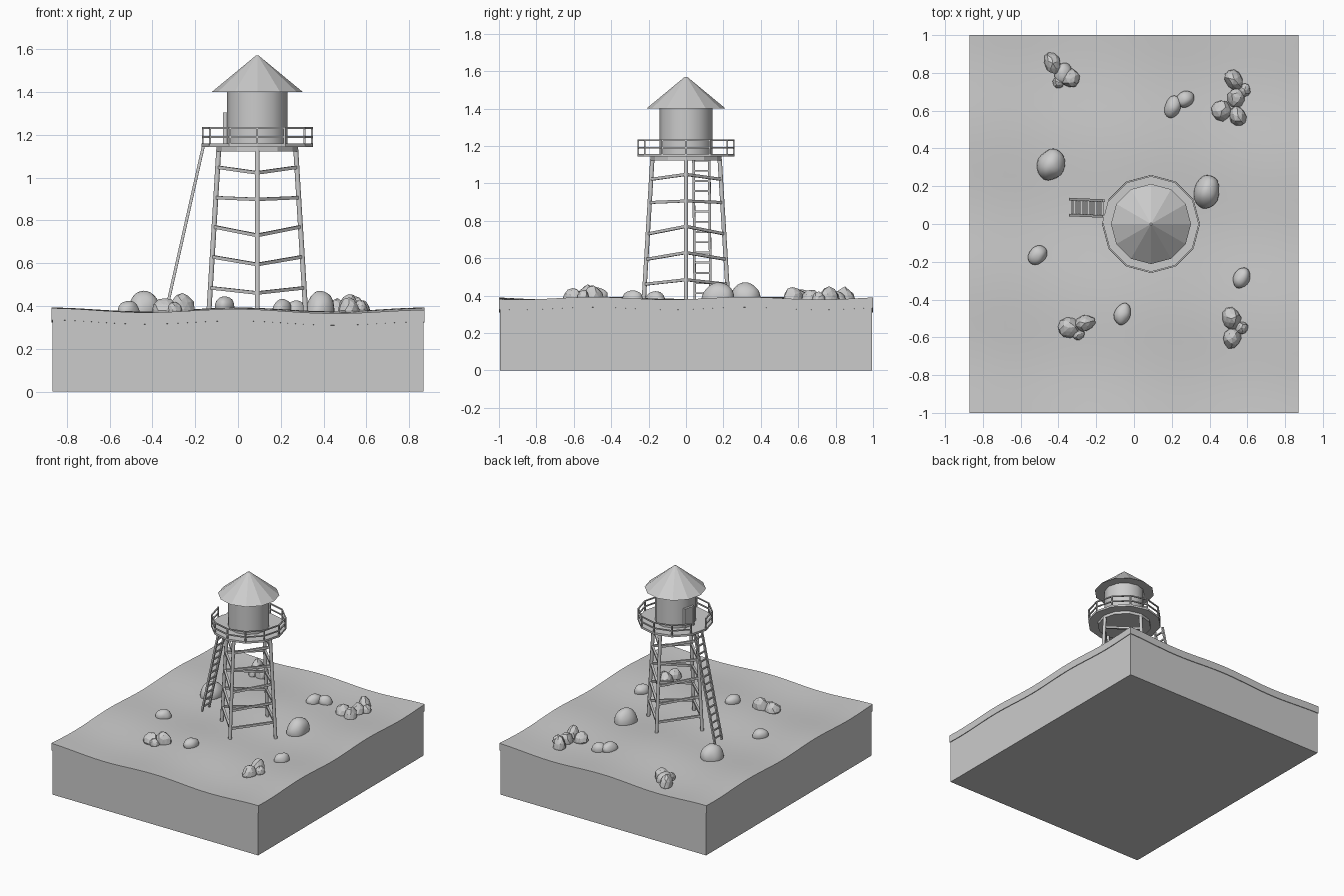
import bpy, bmesh, random
from math import sin, cos, pi, radians, sqrt
from mathutils import Vector, Matrix, noise

if "Cube" in bpy.data.objects:
    bpy.data.objects.remove(bpy.data.objects["Cube"])

random.seed(4)
CX = 0.09                      # tower axis


def finish(name, bm, smooth=None):
    bmesh.ops.recalc_face_normals(bm, faces=bm.faces[:])
    me = bpy.data.meshes.new(name)
    bm.to_mesh(me)
    bm.free()
    ob = bpy.data.objects.new(name, me)
    bpy.context.collection.objects.link(ob)
    if smooth:
        bpy.ops.object.select_all(action='DESELECT')
        ob.select_set(True)
        bpy.context.view_layer.objects.active = ob
        bpy.ops.object.shade_smooth_by_angle(angle=radians(smooth))
    return ob


def bar(bm, a, b, r, n=4):
    """Straight n-sided bar of radius r from a to b."""
    a, b = Vector(a), Vector(b)
    d = b - a
    m = Matrix.Translation((a + b) / 2) @ d.to_track_quat('Z', 'Y').to_matrix().to_4x4()
    m = m @ Matrix.Rotation(pi / n, 4, 'Z')
    bmesh.ops.create_cone(bm, cap_ends=True, segments=n, radius1=r, radius2=r,
                          depth=d.length, matrix=m)


def drum(name, r1, r2, z0, z1, n=12, smooth=None):
    """Cylinder or cone on the tower axis with a corner on the x axis."""
    bm = bmesh.new()
    bot = [bm.verts.new((*polar(r1, 360 * i / n), z0)) for i in range(n)]
    top = [bm.verts.new((*polar(r2, 360 * i / n), z1)) for i in range(n)]
    bm.faces.new(bot)
    bm.faces.new(top)
    for i in range(n):
        j = (i + 1) % n
        bm.faces.new((bot[i], bot[j], top[j], top[i]))
    return finish(name, bm, smooth)


def polar(r, deg):
    return CX + r * cos(radians(deg)), r * sin(radians(deg))


# Terrain: wavy plate on a block
def height(x, y):
    return 0.377 + 0.009 * cos(7.1 * x) - 0.007 * cos(7.8 * y + 0.8 * x)


def slab(name, hx, hy, bottom, top):
    bm = bmesh.new()
    bmesh.ops.create_grid(bm, x_segments=28, y_segments=32, size=1)
    low = bm.faces[:]
    up = bmesh.ops.extrude_face_region(bm, geom=low, use_keep_orig=True)['geom']
    upper = {v for v in up if isinstance(v, bmesh.types.BMVert)}
    for v in bm.verts:
        x, y = v.co.x * hx, v.co.y * hy
        v.co = (x, y, (top if v in upper else bottom)(x, y))
    finish(name, bm, 40)


slab("ground_block", 0.866, 0.995, lambda x, y: 0, lambda x, y: height(x, y) - 0.053)
slab("ground_surface", 0.871, 1.0, lambda x, y: height(x, y) - 0.055, height)

# Tower cabin, roof and deck
drum("cabin", 0.142, 0.142, 1.15, 1.41, smooth=35)
drum("roof", 0.212, 0.006, 1.40, 1.57)
drum("deck", 0.26, 0.26, 1.143, 1.158)
drum("deck_support", 0.19, 0.19, 1.122, 1.143)

# Door facing the ladder
bm = bmesh.new()
m = Matrix.Translation((*polar(0.139, 165), 1.227)) @ Matrix.Rotation(radians(165), 4, 'Z')
bmesh.ops.create_cube(bm, size=1, matrix=m @ Matrix.Diagonal((0.018, 0.074, 0.142, 1)))
finish("door", bm)
bm = bmesh.new()
for s in (-1, 1):
    bmesh.ops.create_cube(bm, size=1, matrix=m @ Matrix.Translation((0.004, s * 0.038, 0))
                          @ Matrix.Diagonal((0.022, 0.008, 0.15, 1)))
bmesh.ops.create_cube(bm, size=1, matrix=m @ Matrix.Translation((0.004, 0, 0.073))
                      @ Matrix.Diagonal((0.022, 0.084, 0.008, 1)))
finish("door_frame", bm)

# Railing with an opening at the ladder
bm = bmesh.new()
for i in range(12):
    x, y = polar(0.255, i * 30)
    bar(bm, (x, y, 1.15), (x, y, 1.235), 0.006)
    if i != 5:
        x2, y2 = polar(0.255, i * 30 + 30)
        for z in (1.19, 1.231):
            bar(bm, (x, y, z), (x2, y2, z), 0.006)
finish("railing", bm)


# Four splayed legs with slightly crooked cross beams
def leg_point(k, z):
    r = 0.226 - (z - 0.37) / 0.76 * 0.046
    return (*polar(r, 90 * k), z)


bm = bmesh.new()
for k in range(4):
    bar(bm, leg_point(k, 0.36), leg_point(k, 1.13), 0.0125, 8)
finish("legs", bm, 50)
bm = bmesh.new()
tilts = (0.012, 0.018, 0.02, 0.004, 0.013)
for z, t in zip((0.473, 0.612, 0.75, 0.902, 1.035), tilts):
    for k in range(4):
        s = t if k % 2 else -t
        bar(bm, leg_point(k, z - s), leg_point(k + 1, z + s), 0.011)
finish("cross_beams", bm)

# Leaning ladder
bm = bmesh.new()
foot, head = Vector((-0.335, 0.089, 0.38)), Vector((-0.16, 0.082, 1.155))
for s in (-0.042, 0.042):
    off = Vector((0, s, 0))
    bar(bm, foot + off, head + off, 0.0095)
for i in range(14):
    p = foot.lerp(head, (i + 0.6) / 14.2)
    bar(bm, p - Vector((0, 0.042, 0)), p + Vector((0, 0.042, 0)), 0.007)
finish("ladder", bm)


# Rocks: smooth boulders and faceted stones, (x, y, rx, ry, rz, turn)
def rock(name, x, y, rx, ry, rz, turn, faceted):
    bm = bmesh.new()
    bmesh.ops.create_icosphere(bm, subdivisions=2 if faceted else 3, radius=1)
    seed = Vector((x * 9, y * 9, 3))
    for v in bm.verts:
        v.co *= 1 + (0.16 if faceted else 0.12) * noise.noise(v.co * 1.1 + seed)
    if faceted:
        # chisel a few flat planes
        for _ in range(9):
            n = Vector([random.gauss(0, 1) for _ in range(3)]).normalized()
            for v in bm.verts:
                d = v.co.dot(n) - 0.86
                if d > 0:
                    v.co -= n * d
    z = height(x, y) + 0.008
    bm.transform(Matrix.Translation((x, y, z)) @ Matrix.Rotation(radians(turn), 4, 'Z')
                 @ Matrix.Diagonal((rx, ry, rz, 1)))
    finish(name, bm, None if faceted else 60)


boulders = [(-0.44, 0.315, 0.073, 0.084, 0.094, -25), (0.385, 0.17, 0.066, 0.09, 0.094, -15),
            (-0.51, -0.165, 0.044, 0.056, 0.048, -45), (0.57, -0.285, 0.043, 0.058, 0.048, -25),
            (-0.06, -0.475, 0.044, 0.06, 0.045, -20), (0.205, 0.62, 0.042, 0.06, 0.047, -20),
            (0.27, 0.66, 0.05, 0.042, 0.047, 30), (-0.375, 0.795, 0.042, 0.06, 0.055, -20)]
stones = [(-0.43, 0.85, 0.044, 0.062, 0.075, 20), (-0.335, 0.77, 0.054, 0.05, 0.07, 30),
          (-0.40, 0.75, 0.03, 0.034, 0.045, 10),
          (0.53, 0.765, 0.048, 0.062, 0.075, 30), (0.54, 0.67, 0.048, 0.055, 0.068, 0),
          (0.585, 0.71, 0.034, 0.036, 0.05, 0), (0.465, 0.6, 0.055, 0.058, 0.06, 40),
          (0.55, 0.57, 0.048, 0.058, 0.07, 20),
          (-0.345, -0.55, 0.062, 0.054, 0.06, 10), (-0.26, -0.525, 0.058, 0.046, 0.072, 15),
          (-0.295, -0.585, 0.036, 0.03, 0.04, 20),
          (0.515, -0.5, 0.05, 0.062, 0.075, 25), (0.52, -0.605, 0.05, 0.055, 0.06, -20),
          (0.57, -0.55, 0.034, 0.036, 0.045, 0)]
for i, b in enumerate(boulders):
    rock(f"boulder_{i + 1}", *b, False)
for i, s in enumerate(stones):
    rock(f"stone_{i + 1}", *s, True)
